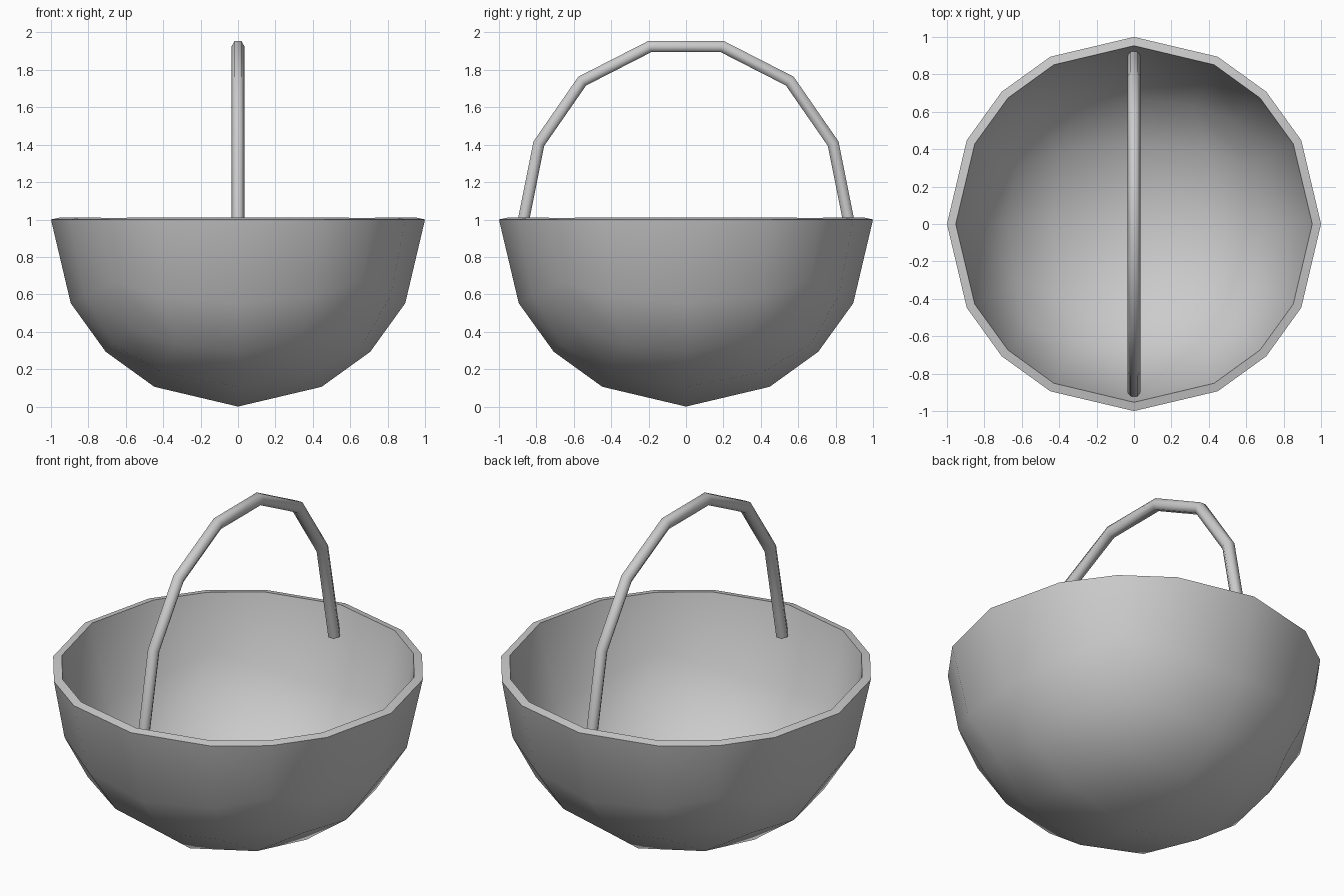
import bpy, bmesh, math
from mathutils import Vector

if "Cube" in bpy.data.objects:
    bpy.data.objects.remove(bpy.data.objects["Cube"])


def make_object(name, bm, smooth_angle, thickness=0):
    bmesh.ops.recalc_face_normals(bm, faces=bm.faces)
    mesh = bpy.data.meshes.new(name)
    bm.to_mesh(mesh)
    bm.free()
    ob = bpy.data.objects.new(name, mesh)
    bpy.context.collection.objects.link(ob)
    bpy.ops.object.select_all(action='DESELECT')
    ob.select_set(True)
    bpy.context.view_layer.objects.active = ob
    if thickness:
        mod = ob.modifiers.new("wall", 'SOLIDIFY')
        mod.thickness = thickness
        mod.offset = -1
        bpy.ops.object.modifier_apply(modifier=mod.name)
    bpy.ops.object.shade_smooth_by_angle(angle=math.radians(smooth_angle))
    return ob


# Bowl: lower half of a subdivided cube pushed onto a sphere, then thickened inward
bm = bmesh.new()
bmesh.ops.create_cube(bm, size=2)
bmesh.ops.subdivide_edges(bm, edges=bm.edges[:], cuts=3, use_grid_fill=True)
bmesh.ops.delete(bm, geom=[v for v in bm.verts if v.co.z > 0.01], context='VERTS')
for v in bm.verts:
    v.co.normalize()
# the open shell must face outward before it is thickened
bmesh.ops.translate(bm, verts=bm.verts, vec=(0, 0, 1))
make_object("bowl", bm, 45, thickness=0.048)

# Handle: six-sided tube along a mirrored arch, ends sunk into the bowl wall
half = [(0.193, 1.925), (0.555, 1.74), (0.787, 1.405), (0.868, 1.0), (0.898, 0.85)]
path = [Vector((0, -y, z)) for y, z in reversed(half)] + [Vector((0, y, z)) for y, z in half]
radius, sides = 0.035, 6
bm = bmesh.new()
rings = []
for i, p in enumerate(path):
    before = (p - path[i - 1]).normalized() if i else None
    after = (path[i + 1] - p).normalized() if i < len(path) - 1 else None
    before, after = before or after, after or before
    tangent = (before + after).normalized()
    normal = Vector((1, 0, 0)).cross(tangent)
    miter = 1 / tangent.dot(after)
    ring = []
    for k in range(sides):
        a = 2 * math.pi * k / sides
        ring.append(bm.verts.new(p + Vector((radius * math.cos(a), 0, 0))
                                 + normal * radius * math.sin(a) * miter))
    rings.append(ring)
for a, b in zip(rings, rings[1:]):
    for k in range(sides):
        n = (k + 1) % sides
        bm.faces.new((a[k], a[n], b[n], b[k]))
bm.faces.new(rings[0])
bm.faces.new(rings[-1])
make_object("handle", bm, 70)
